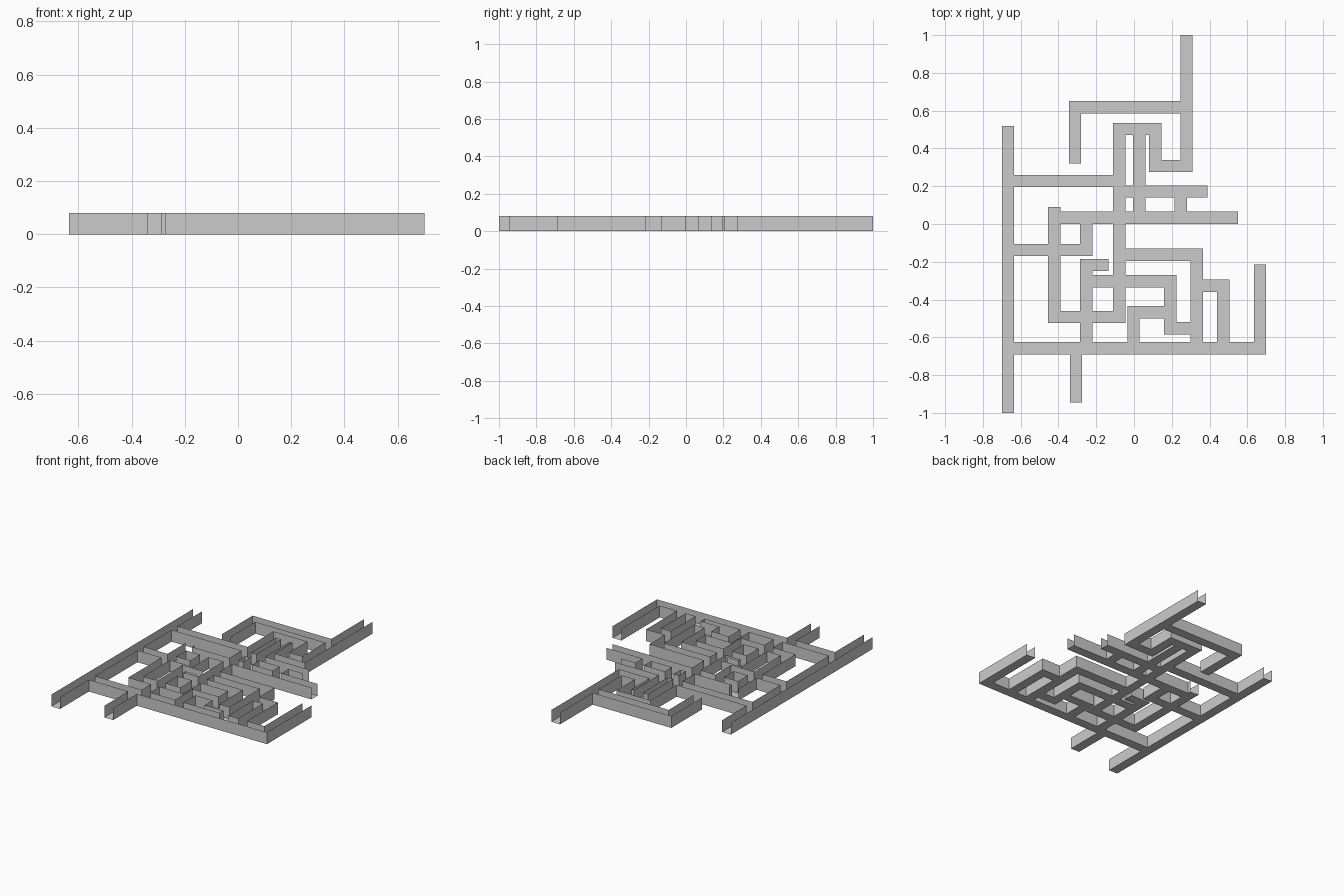
import bpy, bmesh

if "Cube" in bpy.data.objects:
    bpy.data.objects.remove(bpy.data.objects["Cube"])

HEIGHT = 0.08
W = 0.065  # corridor width


def v(x, y0, y1, ends=""):
    """North-south corridor: left edge x, from y0 to y1, with open ends."""
    return (x, x + W, y0, y1, ends)


def h(y, x0, x1, ends=""):
    """East-west corridor: lower edge y, from x0 to x1, with open ends."""
    return (x0, x1, y, y + W, ends)


corridors = [
    # long outer runs
    v(-0.70, -1.0, 0.52, "NS"), h(-0.69, -0.70, 0.70), v(0.635, -0.69, -0.215, "N"),
    v(-0.34, -0.945, -0.69, "S"),
    # west side branches
    h(0.195, -0.70, -0.045), h(-0.17, -0.70, -0.22), v(-0.285, -0.17, 0.065),
    v(-0.455, -0.525, 0.09, "N"), h(0.0, -0.455, 0.55, "E"),
    # north side branches
    v(-0.11, -0.525, 0.535), h(0.47, -0.11, 0.14), v(-0.005, 0.0, 0.535),
    v(0.08, 0.275, 0.535), h(0.275, 0.08, 0.31), v(0.245, 0.275, 1.0, "N"),
    h(0.585, -0.345, 0.31), v(-0.345, 0.32, 0.65, "S"),
    h(0.14, -0.11, 0.39, "E"), v(0.215, 0.0, 0.205),
    # south-east branches
    h(-0.195, -0.11, 0.365), v(0.30, -0.69, -0.13), h(-0.36, 0.30, 0.505),
    v(0.44, -0.69, -0.295), h(-0.335, -0.285, 0.225), v(0.16, -0.585, -0.27),
    h(-0.585, 0.16, 0.365), h(-0.50, -0.035, 0.225), v(-0.035, -0.69, -0.435),
    # south-west branches
    v(-0.285, -0.69, -0.185), h(-0.25, -0.285, -0.135, "E"),
    h(-0.525, -0.455, -0.045),
]
corridors = [tuple(round(c, 3) for c in r[:4]) + (r[4],) for r in corridors]

# Merge the corridors on a common grid of their edges
xs = sorted({c for r in corridors for c in r[:2]})
ys = sorted({c for r in corridors for c in r[2:4]})
cells = set()
open_edges = set()
for x0, x1, y0, y1, ends in corridors:
    i0, i1, j0, j1 = xs.index(x0), xs.index(x1), ys.index(y0), ys.index(y1)
    for i in range(i0, i1):
        for j in range(j0, j1):
            cells.add((i, j))
            if (j == j1 - 1 and "N" in ends):
                open_edges.add((i, j, "N"))
            if (j == j0 and "S" in ends):
                open_edges.add((i, j, "S"))
            if (i == i1 - 1 and "E" in ends):
                open_edges.add((i, j, "E"))

bm = {"corridor_floor": bmesh.new(), "corridor_walls": bmesh.new()}


def quad(part, pts):
    b = bm[part]
    b.faces.new([b.verts.new(p) for p in pts])


# Floor cells, with a wall on every edge that faces empty space
sides = {"S": (0, -1), "E": (1, 0), "N": (0, 1), "W": (-1, 0)}
for i, j in sorted(cells):
    x0, x1, y0, y1 = xs[i], xs[i + 1], ys[j], ys[j + 1]
    corners = [(x0, y0), (x1, y0), (x1, y1), (x0, y1)]
    quad("corridor_floor", [(x, y, 0) for x, y in corners])
    for k, (side, (dx, dy)) in enumerate(sides.items()):
        if (i + dx, j + dy) in cells or (i, j, side) in open_edges:
            continue
        a, b = corners[k], corners[(k + 1) % 4]
        quad("corridor_walls", [(*a, 0), (*b, 0), (*b, HEIGHT), (*a, HEIGHT)])

for name, b in bm.items():
    bmesh.ops.remove_doubles(b, verts=b.verts[:], dist=0.0005)
    if name == "corridor_walls":  # join coplanar wall pieces
        bmesh.ops.dissolve_limit(b, angle_limit=0.01, verts=b.verts[:], edges=b.edges[:])
    mesh = bpy.data.meshes.new(name)
    b.to_mesh(mesh)
    b.free()
    bpy.context.collection.objects.link(bpy.data.objects.new(name, mesh))
